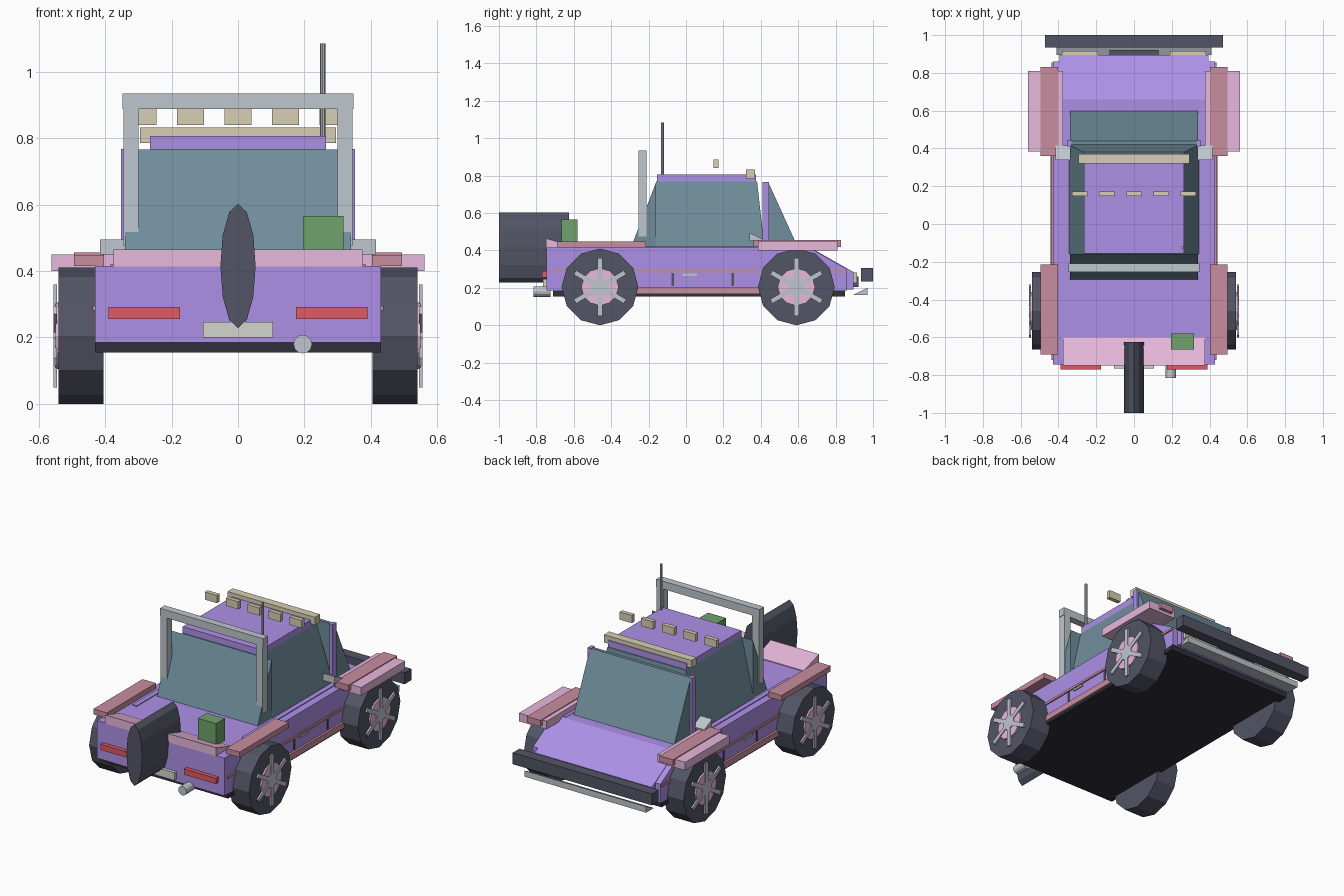
import bpy, bmesh, math
from mathutils import Matrix

if "Cube" in bpy.data.objects:
    bpy.data.objects.remove(bpy.data.objects["Cube"])


def material(name, rgb):
    m = bpy.data.materials.new(name)
    m.diffuse_color = (*rgb, 1)
    m.use_nodes = True
    m.node_tree.nodes["Principled BSDF"].inputs["Base Color"].default_value = m.diffuse_color
    return m


PURPLE = material("purple_paint", (0.42, 0.28, 0.80))
PINK = material("pale_pink", (0.80, 0.48, 0.72))
ROSE = material("dusky_rose", (0.58, 0.27, 0.35))
DARK = material("dark_rubber", (0.085, 0.09, 0.13))
BLACK = material("underside_black", (0.03, 0.03, 0.045))
GLASS = material("blue_grey_glass", (0.16, 0.27, 0.33))
METAL = material("bare_metal", (0.52, 0.57, 0.61))
BEIGE = material("lamp_beige", (0.68, 0.63, 0.46))
RED = material("tail_red", (0.75, 0.10, 0.13))
GREEN = material("can_green", (0.16, 0.36, 0.15))
WHITE = material("plate_white", (0.66, 0.66, 0.62))


def finish(name, bm, mat):
    bmesh.ops.recalc_face_normals(bm, faces=bm.faces)
    me = bpy.data.meshes.new(name)
    bm.to_mesh(me)
    bm.free()
    me.materials.append(mat)
    ob = bpy.data.objects.new(name, me)
    bpy.context.collection.objects.link(ob)
    return ob


def box(name, x, y, z, mat):
    bm = bmesh.new()
    bmesh.ops.create_cube(bm, size=1)
    for v in bm.verts:
        v.co = [(a + b) / 2 + c * (b - a) for (a, b), c in zip((x, y, z), v.co)]
    return finish(name, bm, mat)


def prism(name, profile, x0, x1, mat):
    """Side profile of (y, z) points extruded along x."""
    bm = bmesh.new()
    f = bm.faces.new([bm.verts.new((x0, y, z)) for y, z in profile])
    ext = bmesh.ops.extrude_face_region(bm, geom=[f])["geom"]
    for v in ext:
        if isinstance(v, bmesh.types.BMVert):
            v.co.x = x1
    return finish(name, bm, mat)


def cylinder(name, centre, r, depth, axis, mat, sides=12, squash=(1, 1, 1)):
    bm = bmesh.new()
    bmesh.ops.create_cone(bm, cap_ends=True, segments=sides, radius1=r, radius2=r, depth=depth)
    if axis != "Z":
        turn = Matrix.Rotation(math.pi / 2, 3, "Y" if axis == "X" else "X")
        bmesh.ops.rotate(bm, verts=bm.verts, matrix=turn)
    bmesh.ops.scale(bm, verts=bm.verts, vec=squash)
    bmesh.ops.translate(bm, verts=bm.verts, vec=centre)
    return finish(name, bm, mat)


def side_box(name, s, x, y, z, mat):
    return box(name, sorted((s * x[0], s * x[1])), y, z, mat)


# body tub, narrower sloping hood, and underside
prism("body", [(-.745, .185), (-.745, .415), (.66, .415), (.86, .30), (.86, .185)], -.43, .43, PURPLE)
prism("hood", [(.58, .19), (.58, .418), (.66, .418), (.895, .285), (.895, .19)], -.395, .395, PURPLE)
box("underside", (-.43, .43), (-.71, .85), (.155, .187), BLACK)

# cabin glass: front wedge, rear wedge, tapered middle
prism("windshield", [(.60, .413), (.42, .413), (.42, .765), (.44, .765)], -.34, .34, GLASS)
prism("rear_window", [(-.295, .413), (-.16, .413), (-.16, .765)], -.34, .34, GLASS)
cabin = box("side_windows", (-.345, .345), (-.16, .42), (.413, .768), GLASS)
for v in cabin.data.vertices:
    if v.co.z > .6:
        v.co.x *= .265 / .345
        v.co.y = min(v.co.y, .38)
box("roof", (-.265, .265), (-.155, .375), (.765, .807), PURPLE)

# roof lamps
box("roof_light_bar", (-.295, .295), (.32, .37), (.785, .832), BEIGE)
for i in range(5):
    cx = (i - 2) * .143
    box(f"roof_lamp_{i + 1}", (cx - .041, cx + .041), (.147, .173), (.84, .887), BEIGE)

# roll bar crossbeam and antenna
box("roll_bar_top", (-.348, .348), (-.255, -.21), (.887, .935), METAL)
cylinder("antenna", (.255, -.125, .925), .008, .32, "Z", METAL, 8)

# tail: deck wedge, spare wheel, fuel can, plate, exhaust
prism("rear_deck", [(-.748, .413), (-.748, .465), (-.60, .42), (-.60, .41)], -.375, .375, PINK)
cylinder("spare_wheel", (0, -.8125, .415), .187, .375, "Y", DARK, 12, (.053 / .187, 1, 1))
box("fuel_can", (.195, .317), (-.665, -.58), (.43, .565), GREEN)
box("rear_plate", (-.106, .106), (-.765, -.74), (.20, .247), WHITE)
cylinder("exhaust", (.195, -.77, .18), .028, .09, "Y", METAL, 12)

# nose: bumper, skid plate, grille
box("front_bumper", (-.47, .47), (.935, 1.0), (.235, .305), DARK)
prism("skid_plate", [(.895, .163), (.97, .163), (.97, .20)], -.41, .41, METAL)
box("grille", (-.13, .13), (.88, .922), (.205, .26), DARK)

# everything that is mirrored left and right
for s, side in ((1, "right"), (-1, "left")):
    side_box(f"headlight_{side}", s, (.19, .38), (.88, .915), (.225, .283), BEIGE)
    side_box(f"tail_light_{side}", s, (.175, .39), (-.77, -.74), (.256, .291), RED)
    side_box(f"roll_bar_post_{side}", s, (.30, .345), (-.255, -.21), (.475, .90), METAL)
    side_box(f"pillar_{side}", s, (.33, .352), (.41, .445), (.41, .767), PURPLE)
    side_box(f"belt_{side}", s, (.355, .385), (-.47, .65), (.40, .42), PURPLE)
    # fenders
    side_box(f"rear_fender_{side}", s, (.403, .494), (-.69, -.215), (.415, .448), ROSE)
    side_box(f"front_fender_{side}", s, (.403, .494), (.36, .83), (.418, .455), ROSE)
    side_box(f"front_flare_{side}", s, (.375, .562), (.385, .81), (.40, .45), PINK)
    # side trim
    side_box(f"side_stripe_{side}", s, (.42, .438), (-.72, .855), (.281, .295), ROSE)
    side_box(f"side_step_{side}", s, (.42, .443), (-.30, .44), (.168, .205), ROSE)
    for y in (-.07, .25):
        side_box(f"door_gap_{side}", s, (.42, .434), (y - .007, y + .007), (.21, .28), DARK)
    side_box(f"door_handle_{side}", s, (.42, .437), (-.02, .058), (.263, .276), METAL)
    prism(f"mirror_{side}", [(.34, .45), (.34, .495), (.415, .458), (.415, .45)], s * .336, s * .415, METAL)
    # wheels with hub and six spokes
    for y, end in ((-.46, "rear"), (.59, "front")):
        cylinder(f"{end}_tire_{side}", (s * .4725, y, .205), .205, .135, "X", DARK, 12)
        cylinder(f"{end}_hub_{side}", (s * .54, y, .205), .10, .02, "X", PINK, 12)
        cylinder(f"{end}_hub_cap_{side}", (s * .545, y, .205), .045, .02, "X", METAL, 12)
        for k in range(3):
            bar = box(f"{end}_spokes_{side}", (-.005, .005), (-.013, .013), (-.155, .155), METAL)
            bar.data.transform(Matrix.Translation((s * .55, y, .205)) @ Matrix.Rotation(k * math.pi / 3, 4, "X"))
